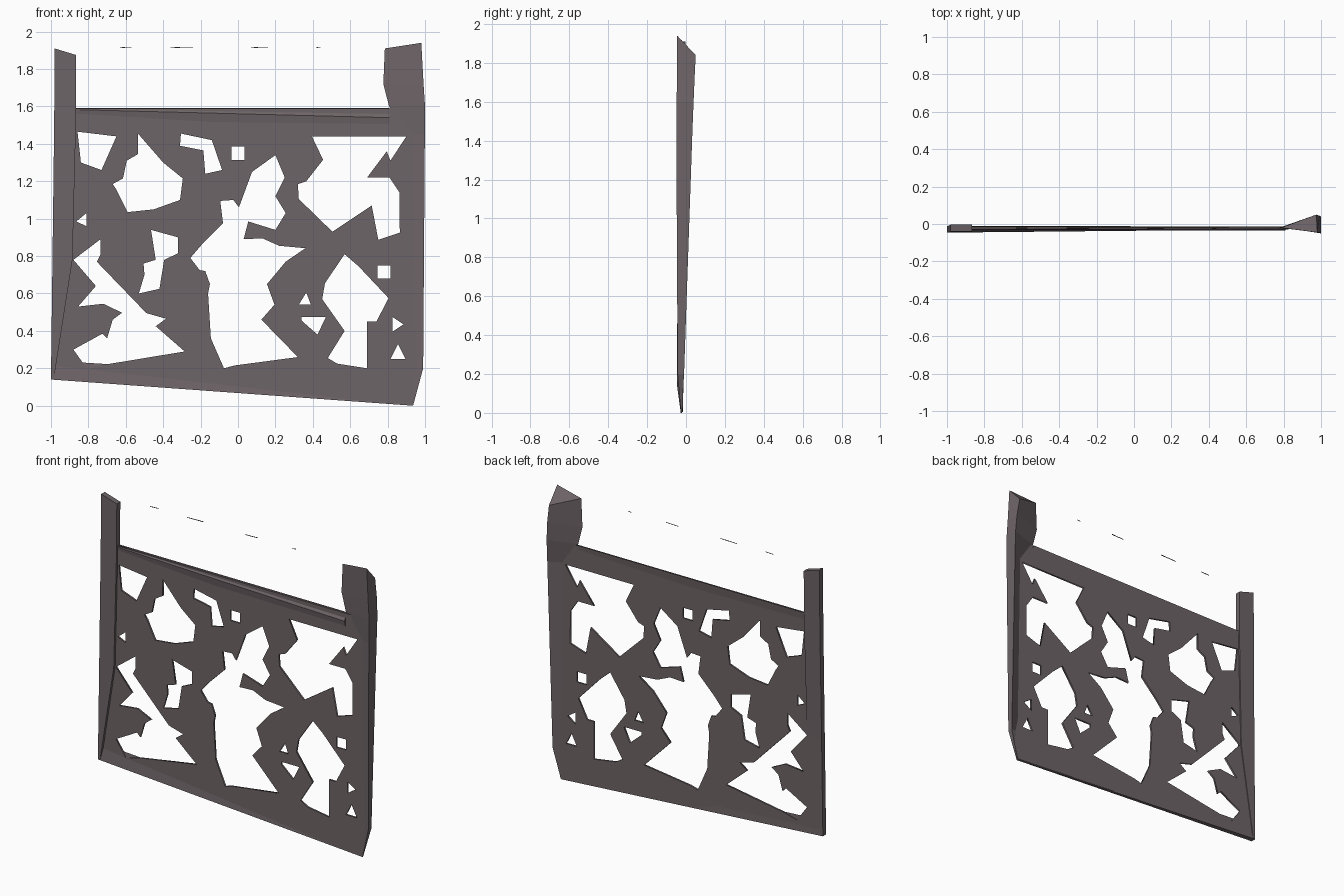
import bpy, bmesh, math

# one rusty grey-brown metal
metal = bpy.data.materials.new("dull grey brown metal")
metal.diffuse_color = (0.155, 0.128, 0.135, 1)


def loft(name, rings):
    """Closed solid skinned through rings of equal point count."""
    bm = bmesh.new()
    rows = [[bm.verts.new(p) for p in ring] for ring in rings]
    n = len(rows[0])
    for a, b in zip(rows, rows[1:]):
        for i in range(n):
            j = (i + 1) % n
            bm.faces.new((a[i], a[j], b[j], b[i]))
    bm.faces.new(rows[0])
    bm.faces.new(rows[-1])
    bmesh.ops.recalc_face_normals(bm, faces=bm.faces)
    me = bpy.data.meshes.new(name)
    bm.to_mesh(me)
    bm.free()
    me.materials.append(metal)
    ob = bpy.data.objects.new(name, me)
    bpy.context.collection.objects.link(ob)
    return ob


# ---- corroded sheet: filled outline with ragged holes ----
sheet = bpy.data.curves.new("sheet_profile", 'CURVE')
sheet.dimensions = '2D'
sheet.fill_mode = 'BOTH'
sheet.extrude = 0.006


def loop(*pts):
    s = sheet.splines.new('POLY')
    s.points.add(len(pts) - 1)
    for p, (x, z) in zip(s.points, pts):
        p.co = (x, z, 0, 1)
    s.use_cyclic_u = True


def square(x, z, r=0.035):
    loop((x - r, z - r), (x + r, z - r), (x + r, z + r), (x - r, z + r))


# outer edge
loop((-.99, .145), (.935, .005), (.985, .2), (.99, 1.59), (-.98, 1.59))
# upper left holes
loop((-.858, 1.465), (-.65, 1.44), (-.73, 1.26), (-.84, 1.3))
loop((-.535, 1.455), (-.4, 1.3), (-.295, 1.215), (-.31, 1.1), (-.45, 1.05), (-.59, 1.035),
     (-.65, 1.155), (-.67, 1.185), (-.615, 1.215), (-.595, 1.31), (-.535, 1.345))
loop((-.305, 1.455), (-.14, 1.42), (-.085, 1.26), (-.175, 1.24), (-.185, 1.365), (-.31, 1.39))
# big centre hole
loop((.2, 1.34), (.25, 1.22), (.2, 1.12), (.255, 1.03), (.2, .94), (.055, .985), (.03, .89),
     (.13, .895), (.22, .855), (.36, .842), (.255, .77), (.155, .65), (.195, .54), (.125, .46),
     (.32, .26), (-.02, .215), (-.075, .2), (-.145, .36), (-.16, .6), (-.15, .65),
     (-.175, .72), (-.205, .725), (-.255, .79), (-.195, .86), (-.08, .975), (-.095, 1.095),
     (-.025, 1.1), (.005, 1.06), (.075, 1.25))
# upper right hole
loop((.395, 1.44), (.9, 1.44), (.815, 1.31), (.795, 1.36), (.69, 1.22), (.81, 1.22),
     (.863, 1.14), (.865, .925), (.75, .887), (.715, 1.07), (.505, .93), (.325, 1.105),
     (.32, 1.185), (.365, 1.2), (.455, 1.315))
# lower right hole
loop((.57, .81), (.645, .745), (.805, .575), (.74, .45), (.69, .45), (.69, .2), (.53, .225),
     (.48, .255), (.57, .4), (.45, .57), (.465, .655))
# lower left holes
loop((-.735, .89), (-.735, .81), (-.755, .77), (-.49, .495), (-.385, .465), (-.44, .425),
     (-.285, .29), (-.71, .22), (-.805, .195), (-.88, .3), (-.725, .385), (-.7, .36),
     (-.67, .46), (-.62, .497), (-.72, .545), (-.855, .53), (-.76, .64), (-.88, .78))
loop((-.465, .94), (-.32, .9), (-.32, .815), (-.395, .78), (-.42, .625), (-.53, .6),
     (-.5, .7), (-.505, .76), (-.44, .78))
# small punctures
loop((-.81, 1.03), (-.81, .96), (-.865, .985))
loop((.365, .605), (.39, .54), (.325, .54))
loop((.34, .475), (.47, .475), (.425, .38), (.34, .455))
loop((.825, .475), (.885, .435), (.825, .395))
loop((.855, .33), (.895, .25), (.815, .25))
square(0, 1.35)
square(.78, .715)

tmp = bpy.data.objects.new("sheet_profile", sheet)
bpy.context.collection.objects.link(tmp)
dg = bpy.context.evaluated_depsgraph_get()
me = bpy.data.meshes.new_from_object(tmp.evaluated_get(dg))
bpy.data.objects.remove(tmp)
me.materials.clear()
me.materials.append(metal)
panel = bpy.data.objects.new("corroded_sheet", me)
panel.rotation_euler = (math.pi / 2, 0, 0)
panel.location.y = -0.022
bpy.context.collection.objects.link(panel)

# ---- left post: flat bar tapering to the lower corner ----
def bar(xo, xi, zo, zi, yf, yb):
    return [(xo, yf, zo), (xi, yf, zi), (xi, yb, zi), (xo, yb, zo)]

loft("left_post", [
    bar(-.98, -.865, 1.91, 1.875, -.04, -.003),
    bar(-.983, -.867, 1.5, 1.5, -.042, -.005),
    bar(-.992, -.885, .78, .78, -.044, -.01),
    bar(-1, -.985, .14, .14, -.046, -.012)])

# ---- right post: triangular wedge widening to the top ----
def wedge(xi, xo, yf, yb, z):
    return [(xi, -.02, z), (xo, yf, z), (xo, yb, z)]

loft("right_post", [
    [(.785, -.02, 1.91), (.98, -.045, 1.94), (.975, .05, 1.84)],
    wedge(.777, .992, -.047, .044, 1.72),
    wedge(.808, 1.0, -.048, .039, 1.6),
    wedge(.91, .999, -.05, .033, 1.45),
    wedge(.93, .99, -.043, -.01, .2),
    [(.93, -.022, .002), (.936, -.026, 0), (.936, -.021, 0)]])

# ---- top rail with slanted upper face ----
loft("top_rail", [
    [(-.87, -.03, 1.583), (-.87, -.01, 1.593), (-.87, -.022, 1.5)],
    [(.81, -.036, 1.54), (.81, -.014, 1.593), (.81, -.022, 1.48)]])

# ---- bottom rail thinning to the right ----
loft("bottom_rail", [
    [(-1, -.046, .14), (-1, -.012, .14), (-.98, -.022, .24)],
    [(.936, -.027, 0), (.936, -.02, 0), (.95, -.022, .12)]])

# ---- loose rust flakes above the rail ----
for i, (x, w) in enumerate([(-.6, .03), (-.3, .06), (.115, .045), (.43, .012)]):
    loft(f"rust_flake_{i}", [
        [(x - w, -.025, 1.913), (x - w, -.02, 1.913), (x - w, -.022, 1.916)],
        [(x + w, -.025, 1.915), (x + w, -.02, 1.915), (x + w, -.022, 1.919)]])
